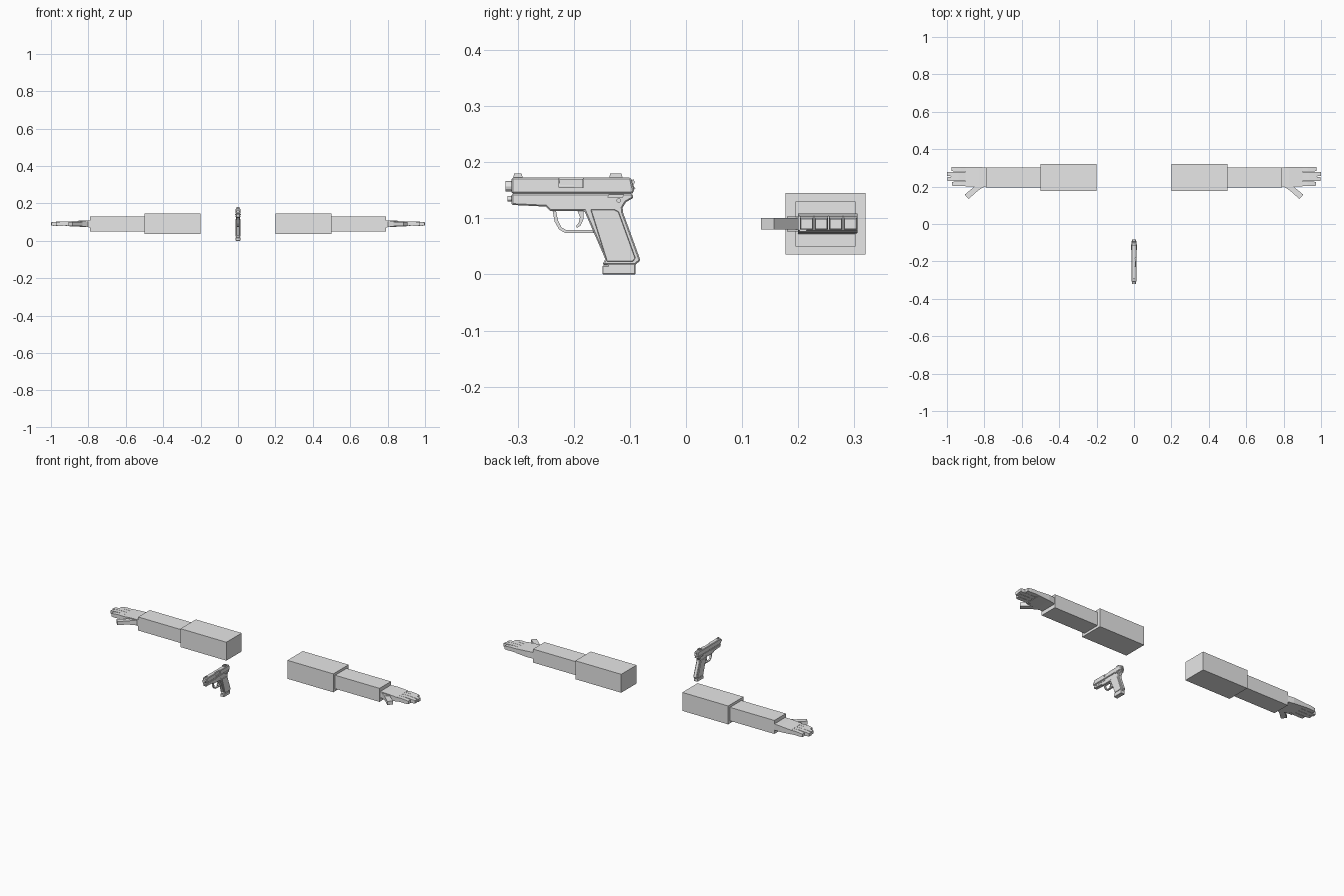
import bpy, bmesh, math
from mathutils import Vector

if "Cube" in bpy.data.objects:
    bpy.data.objects.remove(bpy.data.objects["Cube"])

grey = bpy.data.materials.new("light_grey")
grey.diffuse_color = (0.8, 0.8, 0.8, 1)
grey.use_nodes = True
grey.node_tree.nodes["Principled BSDF"].inputs["Base Color"].default_value = grey.diffuse_color


def finish(name, bm, bevel=0):
    bmesh.ops.recalc_face_normals(bm, faces=bm.faces)
    me = bpy.data.meshes.new(name)
    bm.to_mesh(me)
    bm.free()
    me.materials.append(grey)
    ob = bpy.data.objects.new(name, me)
    bpy.context.collection.objects.link(ob)
    if bevel:
        mod = ob.modifiers.new("Bevel", 'BEVEL')
        mod.width, mod.segments, mod.limit_method = bevel, 1, 'ANGLE'
        mod.angle_limit = math.radians(50)
    return ob


def loft(name, rings, bevel=0):
    """Skin a closed tube through rings of equal vertex count."""
    bm = bmesh.new()
    loops = [[bm.verts.new(p) for p in r] for r in rings]
    n = len(loops[0])
    for a, b in zip(loops, loops[1:]):
        for i in range(n):
            j = (i + 1) % n
            bm.faces.new((a[i], a[j], b[j], b[i]))
    bm.faces.new(loops[0])
    bm.faces.new(loops[-1])
    return finish(name, bm, bevel)


def plate(name, pts, half, bevel=0, x=0):
    """Side profile (y, z) given thickness along x."""
    return loft(name, [[(x + s * half, y, z) for y, z in pts] for s in (-1, 1)], bevel)


def rect(y0, y1, z0, z1):
    return [(y0, z0), (y1, z0), (y1, z1), (y0, z1)]


def section(x, y0, y1, z0, z1):
    return [(x, y, z) for y, z in rect(y0, y1, z0, z1)]


def rod(name, y0, y1, z, r, n=12):
    ang = [2 * math.pi * i / n for i in range(n)]
    return loft(name, [[(r * math.cos(a), y, z + r * math.sin(a)) for a in ang] for y in (y0, y1)])


def pin(name, y, z, r, half):
    ang = [math.pi * i / 5 for i in range(10)]
    return plate(name, [(y + r * math.cos(a), z + r * math.sin(a)) for a in ang], half)


# ---------------- arms, built on +x and mirrored ----------------
arm = [
    loft("upper_arm", [section(x, .177, .32, .036, .145) for x in (.2, .5)]),
    loft("forearm", [section(x, .195, .302, .05, .13) for x in (.5, .79)]),
    loft("palm", [section(.785, .2, .3, .072, .109), section(.83, .2, .306, .074, .109),
                  section(.9, .2, .306, .079, .104)]),
]
# fingers: (centre y, tip x)
for i, (y, tip) in enumerate([(.215, .972), (.241, .996), (.267, 1.0), (.293, .975)]):
    h, dx = .0122, tip - .89
    arm.append(loft(f"finger_{i + 1}", [
        section(.89, y - h, y + h, .08, .103),
        section(.89 + dx * .45, y - h, y + h, .081, .104),
        section(.89 + dx * .75, y - h, y + h, .08, .102),
        section(tip, y - h * .85, y + h * .85, .081, .099)]))


# thumb: wide base on the palm, then a slanted tip
def flat_shape(name, pts, z0, z1):
    return loft(name, [[(x, y, z) for x, y in pts] for z in (z0, z1)])


arm.append(flat_shape("thumb_base", [(.795, .205), (.9, .215), (.9, .202), (.855, .2), (.832, .18), (.805, .197)], .077, .103))
arm.append(flat_shape("thumb_tip", [(.828, .184), (.85, .203), (.905, .157), (.884, .134)], .08, .101))

for ob in arm:
    mod = ob.modifiers.new("Mirror", 'MIRROR')
    mod.use_axis = (True, False, False)

# ---------------- pistol ----------------
# slide with chamfered top and a cut ejection port
slide = plate("slide", [(-.311, .144), (-.097, .144), (-.092, .147), (-.098, .173), (-.311, .173)], .0125, .003)
port = plate("port_cutter", rect(-.226, -.183, .155, .18), .01, x=.0145)
port.hide_render = True
port.hide_set(True)
cut = slide.modifiers.new("Port", 'BOOLEAN')
cut.object, cut.operation, cut.solver = port, 'DIFFERENCE', 'EXACT'
plate("chamber_block", rect(-.225, -.184, .154, .17), .009)
plate("front_sight", [(-.308, .172), (-.291, .172), (-.293, .18), (-.306, .18)], .003)
for s in (-1, 1):
    plate("rear_sight", [(-.137, .172), (-.113, .172), (-.115, .18), (-.135, .18)], .003, x=s * .0055)
rod("barrel", -.322, -.2, .157, .0095)
rod("recoil_rod", -.318, -.28, .135, .005)
plate("hammer", [(-.105, .155), (-.098, .148), (-.09, .153), (-.094, .159), (-.091, .165), (-.094, .17), (-.102, .164)], .004)

# frame and grip in one profile
plate("frame", [(-.311, .144), (-.096, .144), (-.093, .137), (-.107, .129), (-.113, .119), (-.112, .11),
                (-.081, .025), (-.091, .017), (-.149, .017), (-.144, .028), (-.181, .113), (-.242, .113), (-.25, .121), (-.311, .124)], .0105, .0025)
for s in (-1, 1):
    plate("grip_panel", [(-.17, .116), (-.128, .116), (-.12, .112), (-.09, .029), (-.095, .023), (-.141, .023)],
          .002, .001, x=s * .0125)
    plate("frame_rail", rect(-.308, -.223, .134, .139), .001, x=s * .011)
    plate("safety_lever", [(-.14, .137), (-.113, .137), (-.11, .143), (-.138, .143)], .002, x=s * .0135)
pin("hammer_pin", -.12, .132, .004, .0145)
pin("trigger_pin", -.177, .12, .004, .012)
plate("magazine_base", [(-.149, 0), (-.09, 0), (-.09, .019), (-.14, .019), (-.14, .016), (-.149, .016)], .0125, .002)

# trigger and its guard
plate("trigger", [(-.194, .115), (-.183, .115), (-.183, .098), (-.188, .087), (-.194, .083), (-.196, .086), (-.191, .093), (-.189, .102)], .003)
outer = [(-.238, .115), (-.234, .094), (-.226, .08), (-.215, .074), (-.158, .074)]
inner = [(-.16, .079), (-.213, .079), (-.222, .084), (-.228, .096), (-.232, .115)]
plate("trigger_guard", outer + inner, .005)
